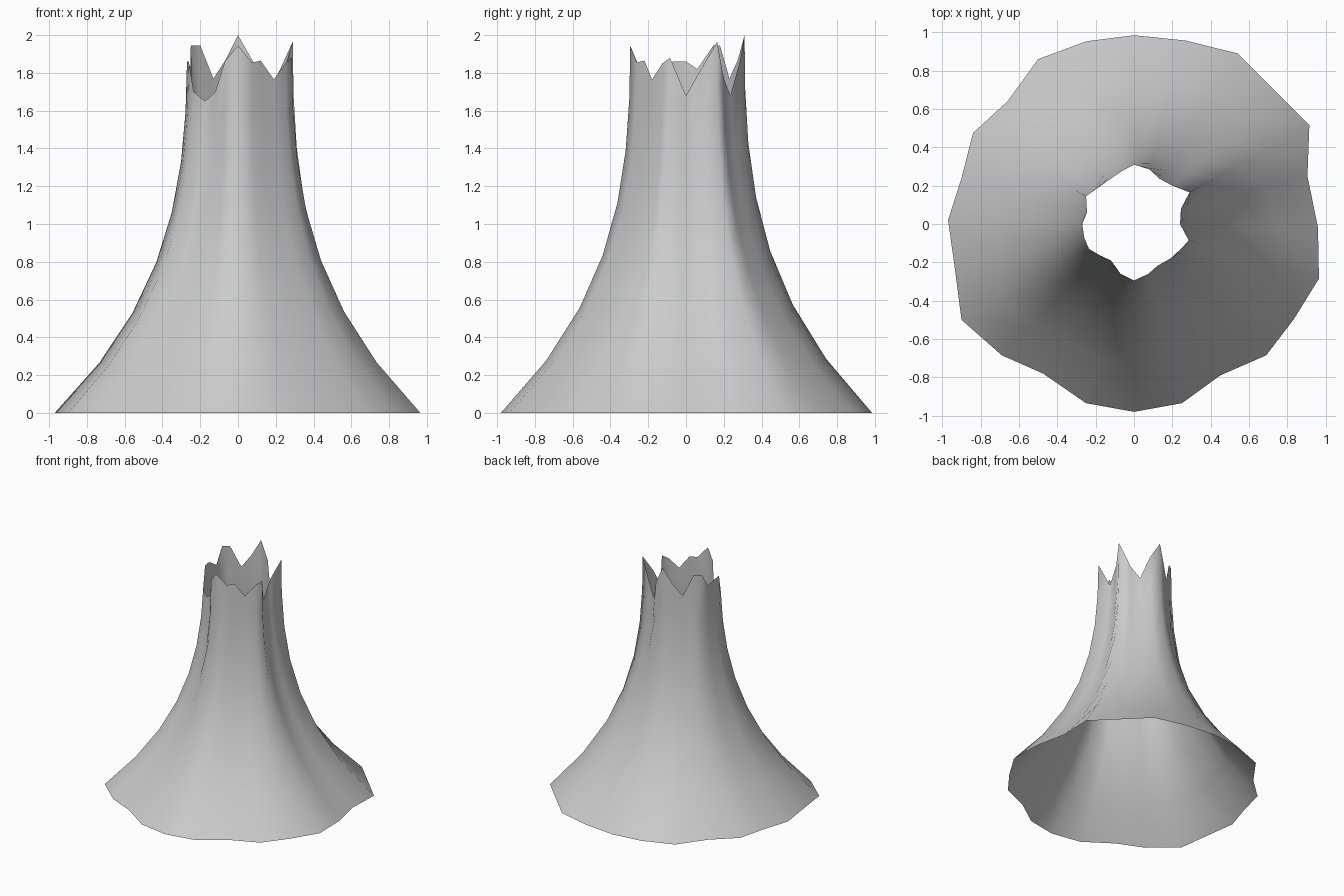
import bpy, bmesh

# Ground outline (x, y), clockwise from the back
BASE = [(0, .985), (.27, .957), (.54, .89), (.725, .705), (.915, .515), (.905, .25),
        (.96, -.02), (.965, -.285), (.835, -.495), (.69, -.685), (.45, -.79), (.25, -.935),
        (0, -.98), (-.25, -.935), (-.475, -.78), (-.69, -.685), (-.90, -.50), (-.935, -.23),
        (-.97, .02), (-.90, .24), (-.84, .475), (-.66, .64), (-.50, .86), (-.25, .953)]

# Jagged broken rim (x, y, z), same order
RIM = [(0, .31, 2.0), (.08, .285, 1.86), (.135, .235, 1.68), (.20, .20, 1.77),
       (.29, .165, 1.965), (.245, .08, 1.82), (.24, 0, 1.68), (.285, -.085, 1.88),
       (.25, -.125, 1.85), (.19, -.18, 1.765), (.12, -.22, 1.865), (.075, -.26, 1.855),
       (0, -.295, 1.945), (-.07, -.26, 1.86), (-.12, -.19, 1.70), (-.175, -.165, 1.65),
       (-.235, -.13, 1.70), (-.26, -.07, 1.86), (-.27, 0, 1.86), (-.245, .06, 1.82),
       (-.25, .145, 1.945), (-.20, .18, 1.945), (-.13, .23, 1.77), (-.065, .275, 1.87)]

SEGMENTS = 7
FLARE_TOP = 2.07


def flare(z, top):
    """1 at the ground, falling cubically with height to 0 at the rim."""
    rest = (1 - top / FLARE_TOP) ** 3
    return (1 - z / FLARE_TOP) ** 3 - rest * z / top


# Open flared trunk: rings blend from the ground outline to the rim
bm = bmesh.new()
rings = []
for i in range(SEGMENTS + 1):
    ring = []
    for (bx, by), (tx, ty, top) in zip(BASE, RIM):
        z = top * i / SEGMENTS
        k = flare(z, top)
        ring.append(bm.verts.new((tx + (bx - tx) * k, ty + (by - ty) * k, z)))
    rings.append(ring)
n = len(BASE)
for lower, upper in zip(rings, rings[1:]):
    for j in range(n):
        m = (j + 1) % n
        bm.faces.new((lower[m], lower[j], upper[j], upper[m])).smooth = True

mesh = bpy.data.meshes.new("hollow_stump")
bm.to_mesh(mesh)
bm.free()
stump = bpy.data.objects.new("hollow_stump", mesh)
bpy.context.collection.objects.link(stump)
